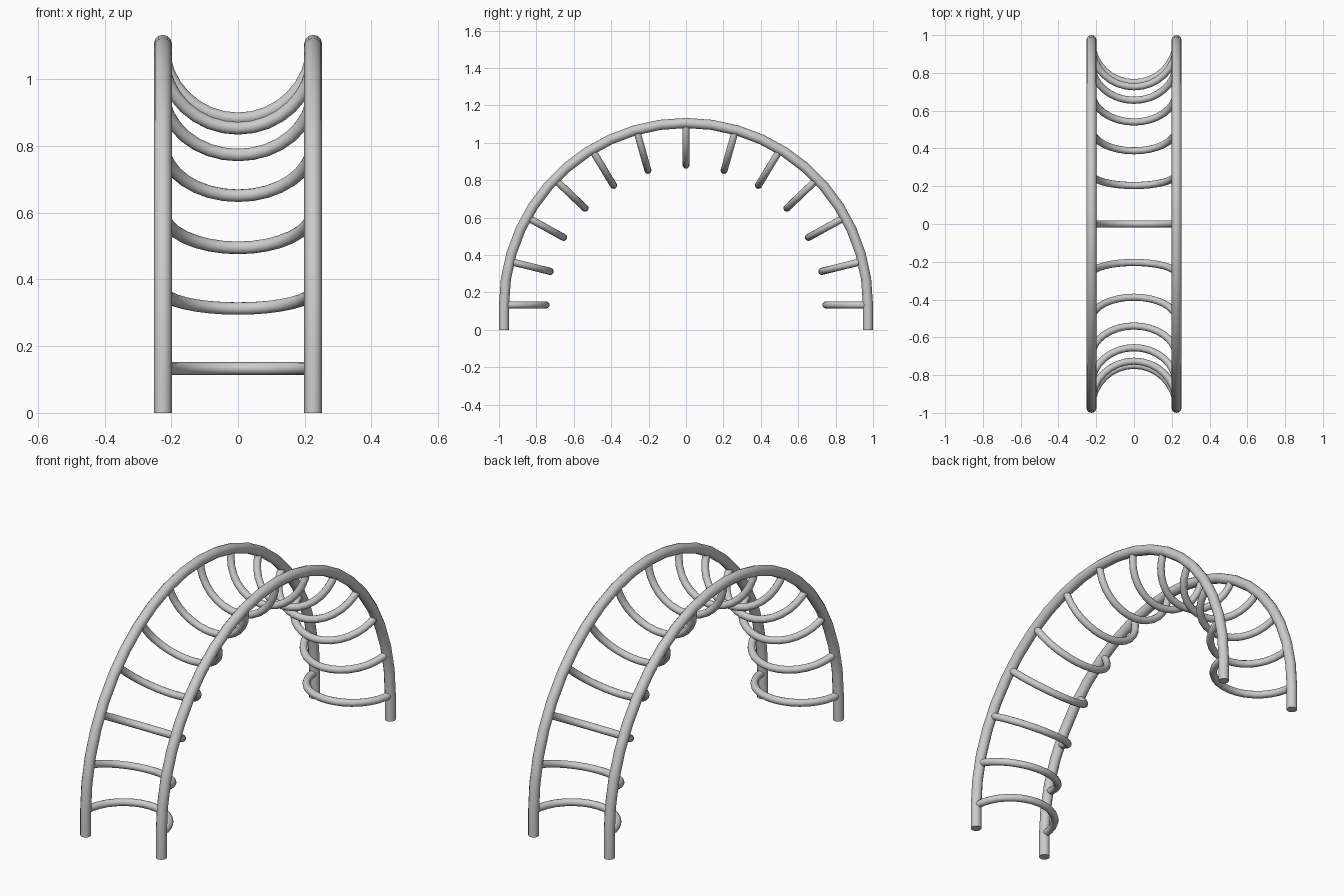
import bpy
from math import sin, cos, pi, radians

if "Cube" in bpy.data.objects:
    bpy.data.objects.remove(bpy.data.objects["Cube"])

ARCH_R, BASE_Z = 0.973, 0.133    # arch radius and height of its centre
RAIL_X, RAIL_R = 0.225, 0.027
RUNG_R = 0.019


def tube(name, points, radius):
    """Round capped bar along a path, turned into a smooth mesh."""
    curve = bpy.data.curves.new(name, 'CURVE')
    curve.dimensions = '3D'
    curve.bevel_depth = radius
    curve.bevel_resolution = 4
    curve.use_fill_caps = True
    spline = curve.splines.new('POLY')
    spline.points.add(len(points) - 1)
    for p, co in zip(spline.points, points):
        p.co = (*co, 1)
    obj = bpy.data.objects.new(name, curve)
    bpy.context.collection.objects.link(obj)
    bpy.ops.object.select_all(action='DESELECT')
    obj.select_set(True)
    bpy.context.view_layer.objects.active = obj
    bpy.ops.object.convert(target='MESH')
    bpy.ops.object.shade_smooth_by_angle(angle=radians(40))
    return obj


# Arched side rails with short straight feet
for side, x in (("left", -RAIL_X), ("right", RAIL_X)):
    arc = [(x, ARCH_R * cos(pi * i / 22), BASE_Z + ARCH_R * sin(pi * i / 22))
           for i in range(23)]
    tube(side + "_rail", [(x, ARCH_R, 0)] + arc + [(x, -ARCH_R, 0)], RAIL_R)

# Half-round rungs sagging towards the arch centre
half = [0, 13.9, 28.9, 43.8, 58.8, 74.2]
angles = half + [90] + [180 - a for a in reversed(half)]
for n, deg in enumerate(angles):
    a = radians(deg)
    path = []
    for i in range(17):
        t = pi * i / 16
        r = ARCH_R - RAIL_X * sin(t)
        path.append((RAIL_X * cos(t), r * cos(a), BASE_Z + r * sin(a)))
    tube(f"rung_{n + 1}", path, RUNG_R)
